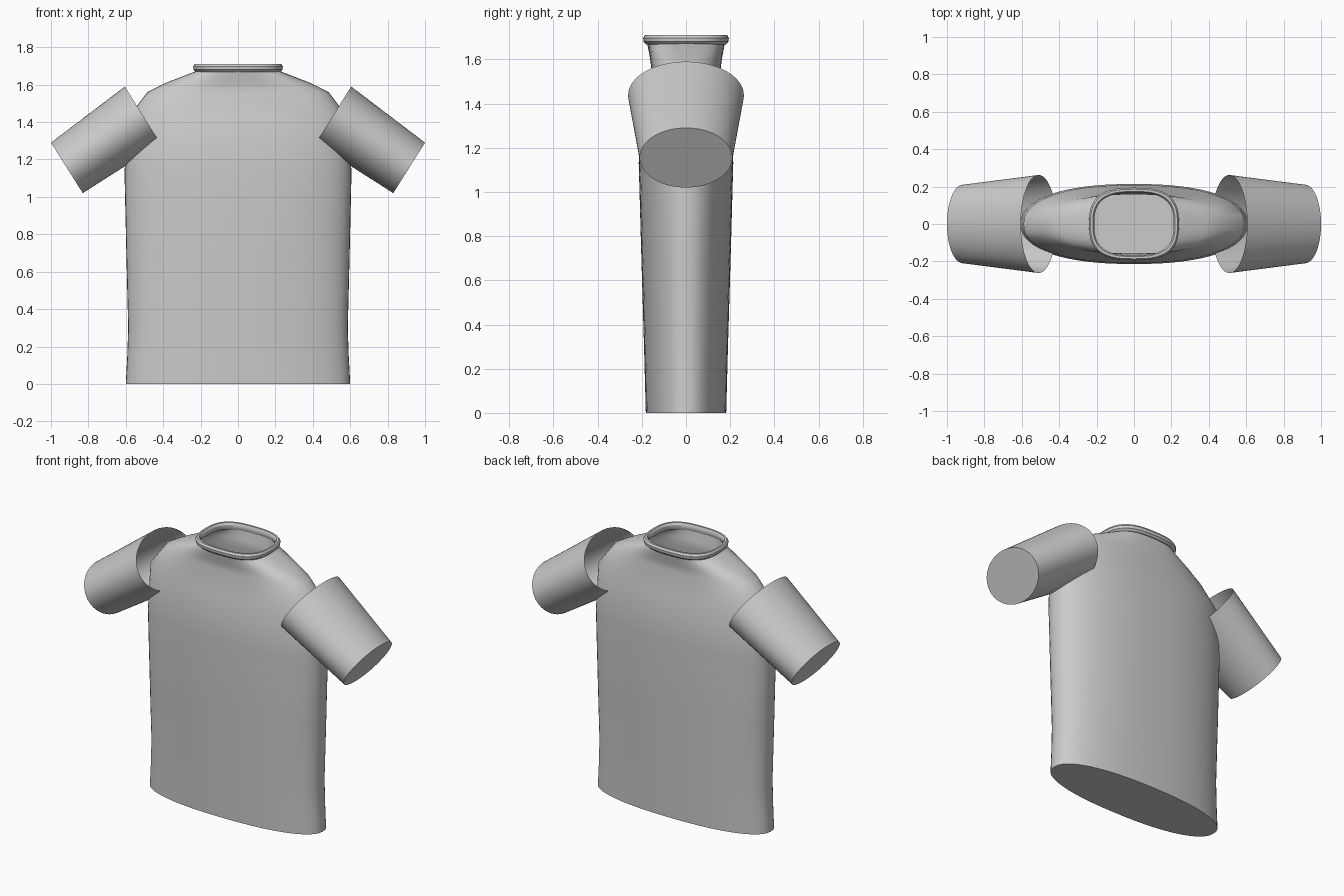
import bpy, bmesh, math
from mathutils import Vector

if "Cube" in bpy.data.objects:
    bpy.data.objects.remove(bpy.data.objects["Cube"])

SEG = 64


def ring(center, axis_a, ry, n):
    """Superellipse loop spanned by axis_a (in the xz plane) and y."""
    pts = []
    for i in range(SEG):
        t = 2 * math.pi * i / SEG
        c, s = math.cos(t), math.sin(t)
        u = math.copysign(abs(c) ** (2 / n), c)
        v = math.copysign(abs(s) ** (2 / n), s)
        pts.append(Vector(center) + Vector(axis_a) * u + Vector((0, ry * v, 0)))
    return pts


def loft(name, rings, cap_first=False, closed=False):
    bm = bmesh.new()
    loops = [[bm.verts.new(p) for p in r] for r in rings]
    pairs = list(zip(loops, loops[1:]))
    if closed:
        pairs.append((loops[-1], loops[0]))
    for a, b in pairs:
        for i in range(SEG):
            j = (i + 1) % SEG
            bm.faces.new((a[i], a[j], b[j], b[i]))
    if cap_first:
        bm.faces.new(loops[0][::-1])
    bmesh.ops.recalc_face_normals(bm, faces=bm.faces)
    mesh = bpy.data.meshes.new(name)
    bm.to_mesh(mesh)
    bm.free()
    obj = bpy.data.objects.new(name, mesh)
    bpy.context.collection.objects.link(obj)
    bpy.ops.object.select_all(action='DESELECT')
    obj.select_set(True)
    bpy.context.view_layer.objects.active = obj
    bpy.ops.object.shade_smooth_by_angle(angle=math.radians(30))
    return obj


# Torso: z, half width, half depth, roundness; open at the neck
torso = [(0, .60, .182, 2.3), (.15, .592, .186, 2.3), (.30, .587, .19, 2.3),
         (.70, .597, .202, 2.3), (1.13, .607, .214, 2.3), (1.42, .59, .208, 2.3),
         (1.56, .485, .157, 2.4), (1.61, .385, .164, 2.5), (1.675, .218, .176, 2.7)]
loft("shirt_body", [ring((0, 0, z), (rx, 0, 0), ry, n) for z, rx, ry, n in torso],
     cap_first=True)

# Collar: rolled band around the neck opening
collar = [(1.668, .225, .18), (1.68, .238, .192), (1.697, .24, .194),
          (1.71, .232, .186), (1.71, .22, .174), (1.697, .212, .167),
          (1.68, .212, .167), (1.668, .217, .172)]
loft("collar", [ring((0, 0, z), (rx, 0, 0), ry, 2.8) for z, rx, ry in collar],
     closed=True)

# Sleeves: tapered oval tubes, closed at the cuff and open at the shoulder
for side, label in ((-1, "left"), (1, "right")):
    cuff = ring((side * .915, 0, 1.155), (side * .085, 0, .135), .21, 2)
    shoulder = ring((side * .51, 0, 1.4375), (side * .095, 0, .1525), .262, 2)
    loft("sleeve_" + label, [cuff, shoulder], cap_first=True)
